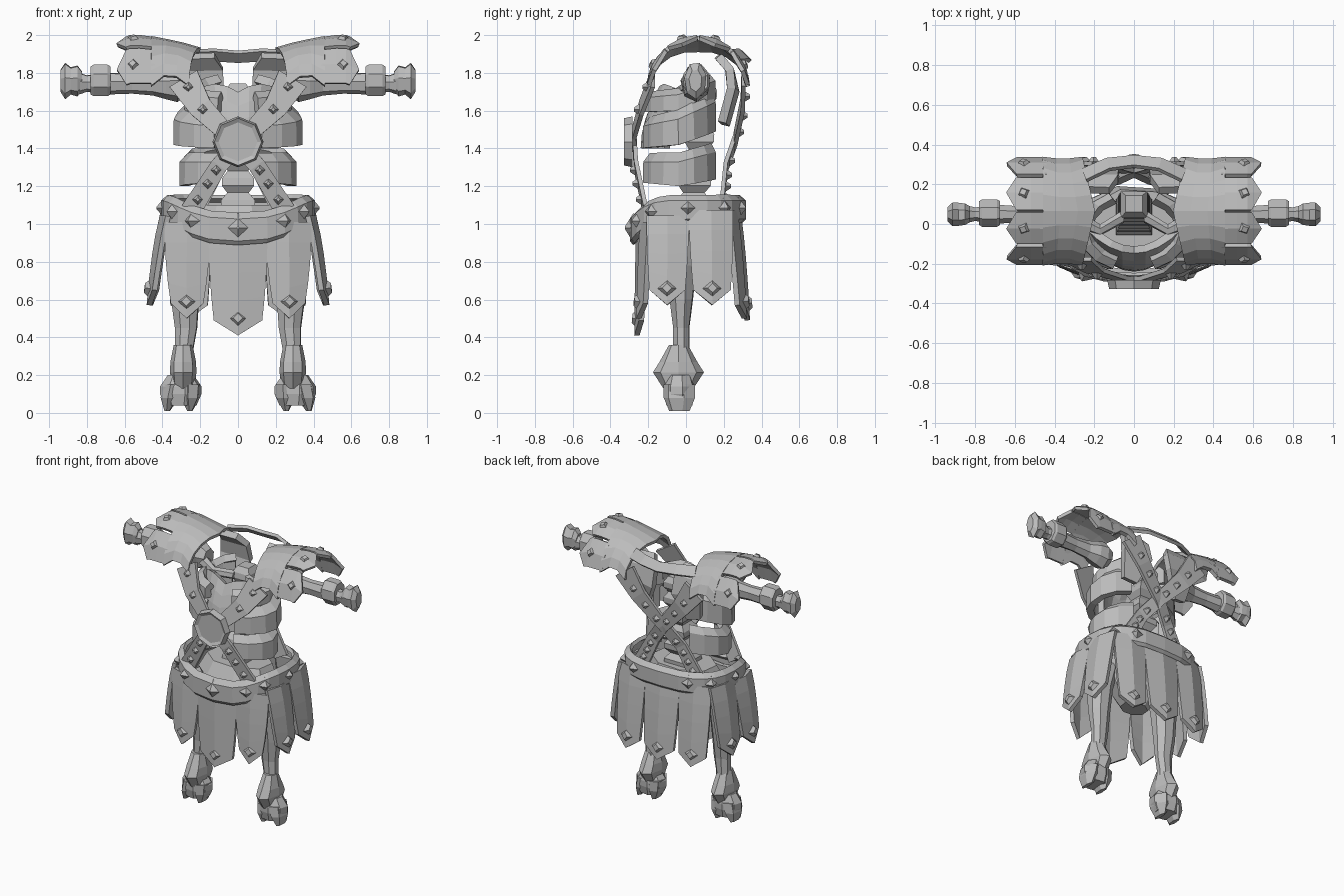
import bpy, bmesh, math
from mathutils import Vector, Matrix

cube = bpy.data.objects.get("Cube")
if cube:
    bpy.data.objects.remove(cube, do_unlink=True)

stone = bpy.data.materials.new("stone_grey")
stone.use_nodes = True
GREY = (0.5, 0.5, 0.5, 1)
stone.diffuse_color = GREY
stone.node_tree.nodes["Principled BSDF"].inputs["Base Color"].default_value = GREY


def finish(name, bm, thick=0):
    mesh = bpy.data.meshes.new(name)
    bm.to_mesh(mesh)
    bm.free()
    mesh.materials.append(stone)
    obj = bpy.data.objects.new(name, mesh)
    bpy.context.collection.objects.link(obj)
    if thick:
        mod = obj.modifiers.new("thickness", "SOLIDIFY")
        mod.thickness = thick
        mod.offset = 0
    return obj


def grid(bm, rows, closed=False):
    vs = [[bm.verts.new(p) for p in row] for row in rows]
    if closed:
        vs.append(vs[0])
    return [bm.faces.new((r[i], r[i + 1], q[i + 1], q[i]))
            for r, q in zip(vs, vs[1:]) for i in range(len(r) - 1)]


def shell(name, rows, thick, closed=False):
    bm = bmesh.new()
    grid(bm, rows, closed)
    bmesh.ops.recalc_face_normals(bm, faces=bm.faces)
    return finish(name, bm, thick)


def ribbon(name, pts, widths, normal, thick=0.025, rim=0):
    # strip along a path, optionally with a raised border
    pts, n = [Vector(p) for p in pts], Vector(normal)
    rows = []
    for i, (p, w) in enumerate(zip(pts, widths)):
        t = pts[min(i + 1, len(pts) - 1)] - pts[max(i - 1, 0)]
        side = t.cross(n).normalized() * w / 2
        rows.append([p - side, p + side])
    bm = bmesh.new()
    faces = grid(bm, rows)
    bm.normal_update()
    if faces[0].normal.dot(n) < 0:
        bmesh.ops.reverse_faces(bm, faces=faces)
    if rim:
        bm.normal_update()
        bmesh.ops.inset_region(bm, faces=faces, thickness=rim, depth=-0.01)
    return finish(name, bm, thick)


def loft(name, sections, axis="z", sides=7, phase=0.3):
    # each section: centre, then two radii across the axis
    u, v = {"z": ((1, 0, 0), (0, 1, 0)), "x": ((0, 1, 0), (0, 0, 1))}[axis]
    u, v = Vector(u), Vector(v)
    bm = bmesh.new()
    rings = []
    for c, a, b in sections:
        angles = [phase + math.tau * i / sides for i in range(sides)]
        rings.append([bm.verts.new(Vector(c) + u * a * math.cos(t) + v * b * math.sin(t))
                      for t in angles])
    for r, q in zip(rings, rings[1:]):
        for i in range(sides):
            j = (i + 1) % sides
            bm.faces.new((r[i], r[j], q[j], q[i]))
    bm.faces.new(rings[0])
    bm.faces.new(rings[-1])
    bmesh.ops.recalc_face_normals(bm, faces=bm.faces)
    return finish(name, bm)


def stud(name, loc, normal, r=0.045, top=0.5, h=0.03):
    # diamond-shaped metal stud facing along the normal
    rot = Vector(normal).to_track_quat("Z", "Y").to_matrix().to_4x4()
    bm = bmesh.new()
    bmesh.ops.create_cone(bm, cap_ends=True, segments=4, radius1=r, radius2=r * top,
                          depth=h, matrix=Matrix.Translation(loc) @ rot)
    return finish(name, bm)


def flap(name, a, b, corner, tip, flare, hem=0.88):
    # pointed skirt panel hanging from plan points a and b
    a, b = Vector((*a, 0)), Vector((*b, 0))
    mid, half = (a + b) / 2, (b - a) / 2
    n = Vector((half.y, -half.x, 0)).normalized()
    if n.dot(mid) < 0:
        n = -n
    top = 1.07 + 0.3 * min(0, mid.y)
    rows = []
    for k in range(5):
        f = k / 4
        z = top + (corner - top) * f
        w = 1.04 + (hem - 1.04) * f ** 2
        out = flare * f ** 0.8
        rows.append([mid + half * w * e + n * (out + 0.025 * (1 - abs(e)))
                     + Vector((0, 0, z + (tip - corner) * (1 - abs(e)) * f ** 4))
                     for e in (-1, 0, 1)])
    shell(name, rows, 0.028)
    spot = mid + n * (flare + 0.035) + Vector((0, 0, tip + 0.09))
    stud(name + "_stud", spot, n + Vector((0, 0, 0.1)), 0.05)


# skirt
flap("front_flap", (-0.15, -0.225), (0.15, -0.225), 0.49, 0.41, 0.01, 0.84)
flap("back_flap", (-0.13, 0.25), (0.13, 0.25), 0.57, 0.49, 0.05)
for s, side in ((1, "left"), (-1, "right")):
    flap(side + "_front_flap", (s * 0.15, -0.22), (s * 0.38, -0.19), 0.58, 0.5, 0.02, 0.72)
    flap(side + "_fore_flap", (s * 0.37, -0.2), (s * 0.38, 0.01), 0.65, 0.57, 0.07)
    flap(side + "_aft_flap", (s * 0.38, 0.02), (s * 0.36, 0.24), 0.65, 0.57, 0.07)
    flap(side + "_back_flap", (s * 0.36, 0.22), (s * 0.14, 0.25), 0.57, 0.5, 0.05)

# belt dipping and widening at the front
def belt_point(t, dz, out):
    c, q = math.cos(t), math.sin(t)
    x = (0.36 + out) * math.copysign(abs(c) ** 0.7, c)
    y = 0.01 + (0.26 + out) * math.copysign(abs(q) ** 0.8, q)
    dip = max(0, -q) ** 3
    return Vector((x, y, 1.085 - 0.105 * dip + dz * (1 + 0.2 * dip)))


shell("belt", [[belt_point(math.tau * i / 24, dz, out)
                for dz, out in ((-0.07, 0.02), (-0.055, 0.035), (0.035, 0.035), (0.06, 0.005))]
               for i in range(24)], 0.025, True)
for deg in (0, 35, 65, 115, 145, 180, 215, 240, 270, 300, 325):
    t = math.radians(deg)
    size = 0.08 if deg == 270 else 0.055
    stud("belt_stud", belt_point(t, 0, 0.05), (math.cos(t), math.sin(t), 0), size, 0.1, 0.045)

# pelvis and spine
loft("pelvis", [((0, 0, 0.72), 0.1, 0.08), ((0, 0, 0.84), 0.2, 0.14),
                ((0, 0, 1.0), 0.29, 0.2), ((0, 0.02, 1.1), 0.24, 0.16)], sides=8)
spine = []
for i in range(19):
    r = 0.13 if i % 3 else 0.085
    r *= 1 - 0.016 * i
    spine.append(((0, 0.03 + 0.004 * i, 1.05 + 0.0385 * i), r, r))
loft("spine", spine, sides=4, phase=math.pi / 4)

# chest plate with two rounded lobes
chest = []
for k in range(5):
    f = k / 4
    chest.append([(e * (0.2 + 0.03 * f), -0.22 + 0.09 * f * f + 0.12 * abs(e) ** 2,
                   1.4 + 0.29 * f + 0.045 * f * math.sin(abs(e) * math.pi))
                  for e in (-1, -0.75, -0.5, -0.25, 0, 0.25, 0.5, 0.75, 1)])
shell("chest_plate", chest, 0.04)

# octagonal chest medallion
bm = bmesh.new()
bmesh.ops.create_cone(bm, cap_ends=True, segments=8, radius1=0.135, radius2=0.125, depth=0.045,
                      matrix=Matrix.Translation((0, -0.305, 1.435)) @ Matrix.Rotation(math.pi / 2, 4, "X"))
bm.normal_update()
face = min(bm.faces, key=lambda f: f.normal.y)
bmesh.ops.inset_region(bm, faces=[face], thickness=0.022, depth=-0.012)
finish("medallion", bm)

# mantle arch: t runs from the front hem over the top to the back hem
def mantle_point(x, t):
    rise = 0.19 + 0.08 * min(1, max(0, (x - 0.18) / 0.32)) ** 0.7
    return Vector((x, 0.065 - 0.262 * math.cos(t), 1.72 + rise * math.sin(t)))


for s, side in ((1, "left"), (-1, "right")):
    def m(p):
        return Vector((s * p[0], p[1], p[2]))

    # mantle body with arched hem, and its four outer tabs
    rows = []
    for i in range(11):
        deg = -88 + 17.6 * i
        inner = 0.2 + 0.06 * abs(math.sin(math.radians(deg)))
        rows.append([m(mantle_point(inner + (0.46 - inner) * f,
                                    math.radians(90 + deg * (1 - 0.16 * math.sin(math.pi * f)))))
                     for f in (0, 0.33, 0.66, 1)])
    shell(side + "_mantle", rows, 0.025)
    for lo, hi in ((5, 49), (53, 89), (91, 129), (133, 175)):
        tab = []
        for f in (0, 0.5, 1):
            t = math.radians(lo + (hi - lo) * f)
            end = 0.64 if f == 0.5 else 0.59
            tab.append([m(mantle_point(x, t) + Vector((0, 0, -0.4 * max(0, x - 0.57))))
                        for x in (0.44, 0.52, 0.57, end)])
        shell(side + "_mantle_tab", tab, 0.022)
        t = math.radians((lo + hi) / 2)
        n = Vector((s * 0.15, -math.cos(t), math.sin(t)))
        stud(side + "_mantle_stud", m(mantle_point(0.555, t)) + n * 0.008, n, 0.04)

    # crossed straps with studs
    front = [(0.29, -0.185, 1.77), (0.2, -0.245, 1.62), (0.06, -0.285, 1.48),
             (-0.1, -0.275, 1.31), (-0.25, -0.225, 1.07)]
    back = [(0.28, 0.315, 1.78), (0.17, 0.31, 1.63), (0.0, 0.27, 1.44),
            (-0.11, 0.22, 1.3), (-0.22, 0.2, 1.1)]
    spots = {"front": ((0, 0.3), (1, 0.1), (3, 0.1), (3, 0.4), (3, 0.75)),
             "back": ((0, 0.7), (1, 0.3), (1, 0.75), (2, 0.75), (3, 0.2), (3, 0.5), (3, 0.8))}
    for label, path, ny in (("front", front, -1), ("back", back, 1)):
        path = [m(p) for p in path]
        ribbon(f"{side}_{label}_strap", path, [0.17, 0.125, 0.09, 0.09, 0.11],
               (0, ny, 0), 0.022, 0.014)
        for i, f in spots[label]:
            p = path[i].lerp(path[i + 1], f) + Vector((0, ny * 0.012, 0))
            stud(f"{side}_{label}_strap_stud", p, (0, ny, 0), 0.03, 0.35)

    # ribs, sweeping up and growing deeper towards the back
    for zc, rx, h, lift in ((1.3, 0.275, 0.08, 0.03), (1.525, 0.305, 0.085, 0.07), (1.67, 0.25, 0.05, 0.05)):
        rib = []
        for i in range(7):
            t = math.radians(-68 + 22 * i)
            x, y = rx * math.cos(t), -0.03 + 0.18 * math.sin(t)
            z = zc + lift * math.sin(t) + 0.03 * abs(math.sin(t)) - 0.02
            deep = h * (1 + 0.25 * math.sin(t))
            rib.append([(s * x * k, y * k, z + d)
                        for d, k in ((-deep, 1.04), (h * 0.5, 1.04), (h, 0.88))])
        shell(side + "_rib", rib, 0.05)

    # shoulder blade and collar bone
    ribbon(side + "_shoulder_blade",
           [m(p) for p in ((0.19, 0.17, 1.89), (0.185, 0.23, 1.82), (0.185, 0.25, 1.71), (0.21, 0.2, 1.53))],
           [0.13, 0.21, 0.22, 0.1], (0, 1, 1), 0.045)
    loft(side + "_collar_bone", [(m((0.05, 0.04, 1.68)), 0.035, 0.03), (m((0.17, -0.03, 1.7)), 0.03, 0.03),
                                 (m((0.32, 0.04, 1.73)), 0.05, 0.04)], "x", 6)

    # arm, cuff and fist
    arm = ((0.27, 0.06, 0.06), (0.32, 0.08, 0.1), (0.38, 0.075, 0.085), (0.45, 0.045, 0.065),
           (0.56, 0.04, 0.055), (0.7, 0.05, 0.06), (0.8, 0.035, 0.045), (0.84, 0.045, 0.06))
    loft(side + "_arm", [(m((x, 0.05, 1.745)), a, b) for x, a, b in arm], "x")
    cuff = ((0.675, 0.065, 0.08), (0.69, 0.075, 0.09), (0.765, 0.075, 0.09), (0.78, 0.065, 0.08))
    loft(side + "_cuff", [(m((x, 0.055, 1.76)), a, b) for x, a, b in cuff], "x", 8, math.pi / 8)
    fist = ((0.825, 0.04, 0.05), (0.85, 0.055, 0.085), (0.885, 0.06, 0.075), (0.915, 0.06, 0.1), (0.94, 0.035, 0.06))
    loft(side + "_fist", [(m((x, 0.05, 1.76)), a, b) for x, a, b in fist], "x")

    # leg bone, knee, and foot block with two pointed toes
    leg = ((0.24, 0.95, 0.09, 0.1), (0.275, 0.78, 0.09, 0.085), (0.28, 0.6, 0.078, 0.065),
           (0.275, 0.45, 0.062, 0.045), (0.285, 0.34, 0.052, 0.045), (0.285, 0.2, 0.05, 0.05))
    loft(side + "_leg", [(m((x, -0.025, z)), a, b) for x, z, a, b in leg], sides=8)
    knee = ((0.36, 0.05, 0.05), (0.27, 0.068, 0.1), (0.215, 0.07, 0.135), (0.13, 0.06, 0.08))
    loft(side + "_knee", [(m((0.29, -0.04, z)), a, b) for z, a, b in knee], sides=8, phase=0)
    foot = ((0.2, 0.07, 0.065), (0.14, 0.112, 0.085), (0.1, 0.112, 0.085), (0.04, 0.085, 0.07))
    loft(side + "_foot", [(m((0.303, -0.035, z)), a, b) for z, a, b in foot], sides=8, phase=0.2)
    for cx, tilt in ((0.25, 0.005), (0.345, 0.03)):
        toe = ((0.15, 0, 0.055, 0.085), (0.08, 0.5, 0.052, 0.085), (0.01, 1, 0.015, 0.055))
        loft(side + "_toe", [(m((cx + tilt * k, -0.035, z)), a, b) for z, k, a, b in toe], sides=6)

# band joining the mantle behind the neck
ribbon("neck_band", [(-0.25, 0.245, 1.89), (-0.13, 0.3, 1.895), (0, 0.315, 1.885), (0.13, 0.3, 1.895), (0.25, 0.245, 1.89)],
       [0.08, 0.075, 0.07, 0.075, 0.08], (0, 0.7, 0.7), 0.022)
